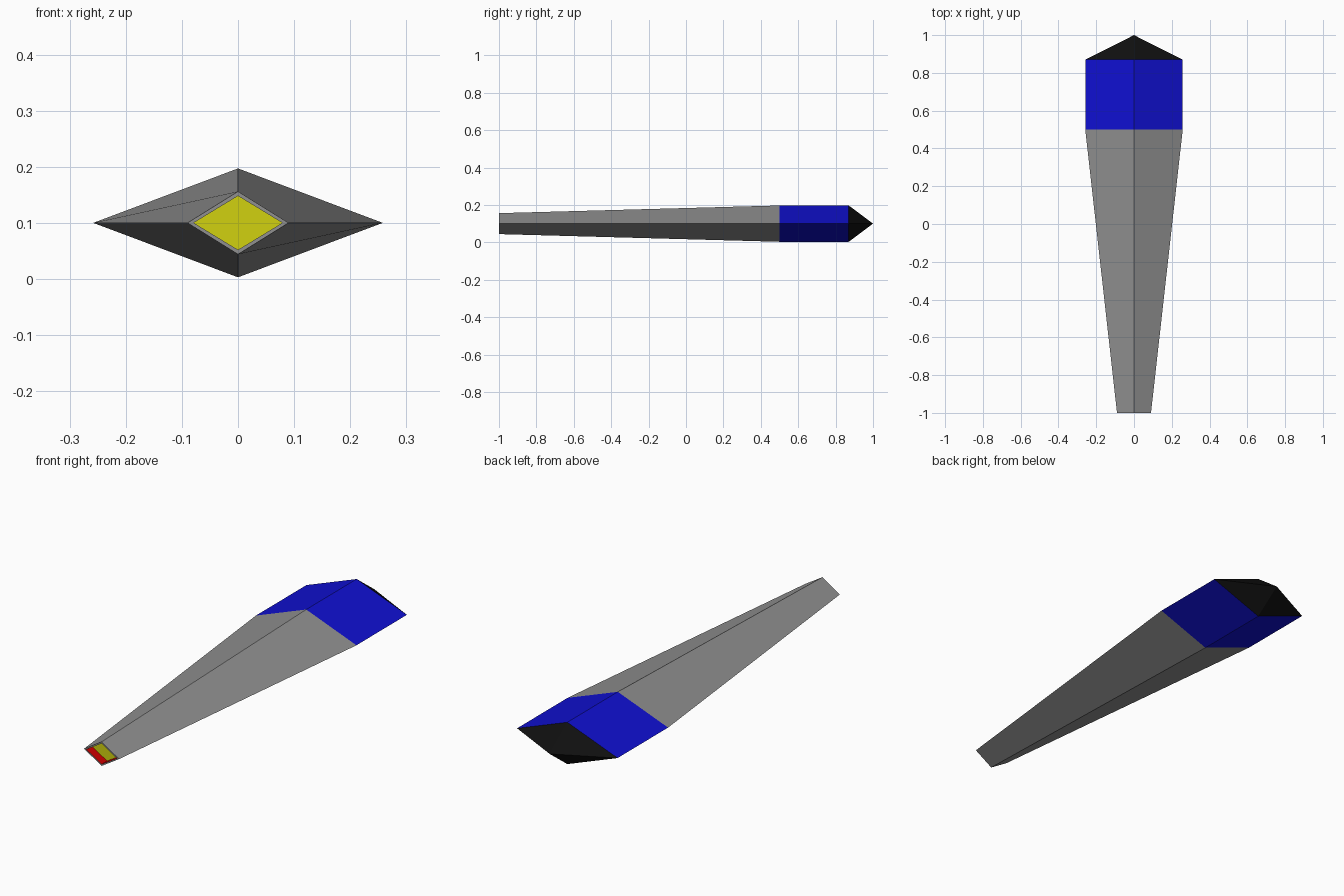
import bpy, bmesh
from mathutils import Vector

if "Cube" in bpy.data.objects:
    bpy.data.objects.remove(bpy.data.objects["Cube"])


def material(name, rgb):
    m = bpy.data.materials.new(name)
    m.diffuse_color = (*rgb, 1)
    m.use_nodes = True
    m.node_tree.nodes["Principled BSDF"].inputs["Base Color"].default_value = m.diffuse_color
    return m


GREY = material("grey", (0.28, 0.28, 0.28))
BLUE = material("blue", (0.005, 0.005, 0.64))
BLACK = material("black", (0.005, 0.005, 0.005))
RED = material("red", (0.64, 0.0, 0.0))
YELLOW = material("yellow", (0.64, 0.64, 0.005))
CZ = 0.1  # height of the long axis


def loft(name, sections, mats, cap=None):
    """Diamond sections (y, half width, half height) joined in order, one material per span."""
    bm = bmesh.new()
    rings = []
    for y, w, h in sections:
        pts = [(w, 0), (0, h), (-w, 0), (0, -h)] if w else [(0, 0)]
        rings.append([bm.verts.new((x, y, CZ + z)) for x, z in pts])
    used = list(dict.fromkeys(mats))
    for a, b, m in zip(rings, rings[1:], mats):
        for i in range(4):
            j = (i + 1) % 4
            quad = [a[i], a[j], b[j], b[i]] if len(b) == 4 else [a[i], a[j], b[0]]
            bm.faces.new(quad).material_index = used.index(m)
    if cap:
        used.append(cap)
        bm.faces.new(rings[-1]).material_index = len(used) - 1
    me = bpy.data.meshes.new(name)
    bm.normal_update()
    bm.to_mesh(me)
    bm.free()
    for m in used:
        me.materials.append(m)
    ob = bpy.data.objects.new(name, me)
    bpy.context.collection.objects.link(ob)
    return ob


# Tapered tail body, with its front rim
loft("tapered_body", [(-1, 0.079, 0.048), (-1, 0.09, 0.056), (0.5, 0.258, 0.097)], [GREY, GREY])
# Recessed socket: red walls and yellow floor
loft("socket", [(-1, 0.079, 0.048), (-0.96, 0.079, 0.048)], [RED], YELLOW)
# Straight blue band
loft("blue_band", [(0.5, 0.258, 0.097), (0.87, 0.258, 0.097)], [BLUE])
# Pointed black tip
loft("black_tip", [(0.87, 0.258, 0.097), (1, 0, 0)], [BLACK])

# Make normals face outward; the socket faces inward, toward its opening
for ob in bpy.context.collection.objects:
    bm = bmesh.new()
    bm.from_mesh(ob.data)
    for f in bm.faces:
        f.normal_update()
        c = f.calc_center_median()
        out = Vector((c.x, 0, c.z - CZ))
        if ob.name == "socket":
            out = -out if out.length > 1e-4 else Vector((0, -1, 0))
        elif abs(f.normal.y) > 0.99:
            out = Vector((0, -1, 0))
        if f.normal.dot(out) < 0:
            f.normal_flip()
    bm.to_mesh(ob.data)
    bm.free()
